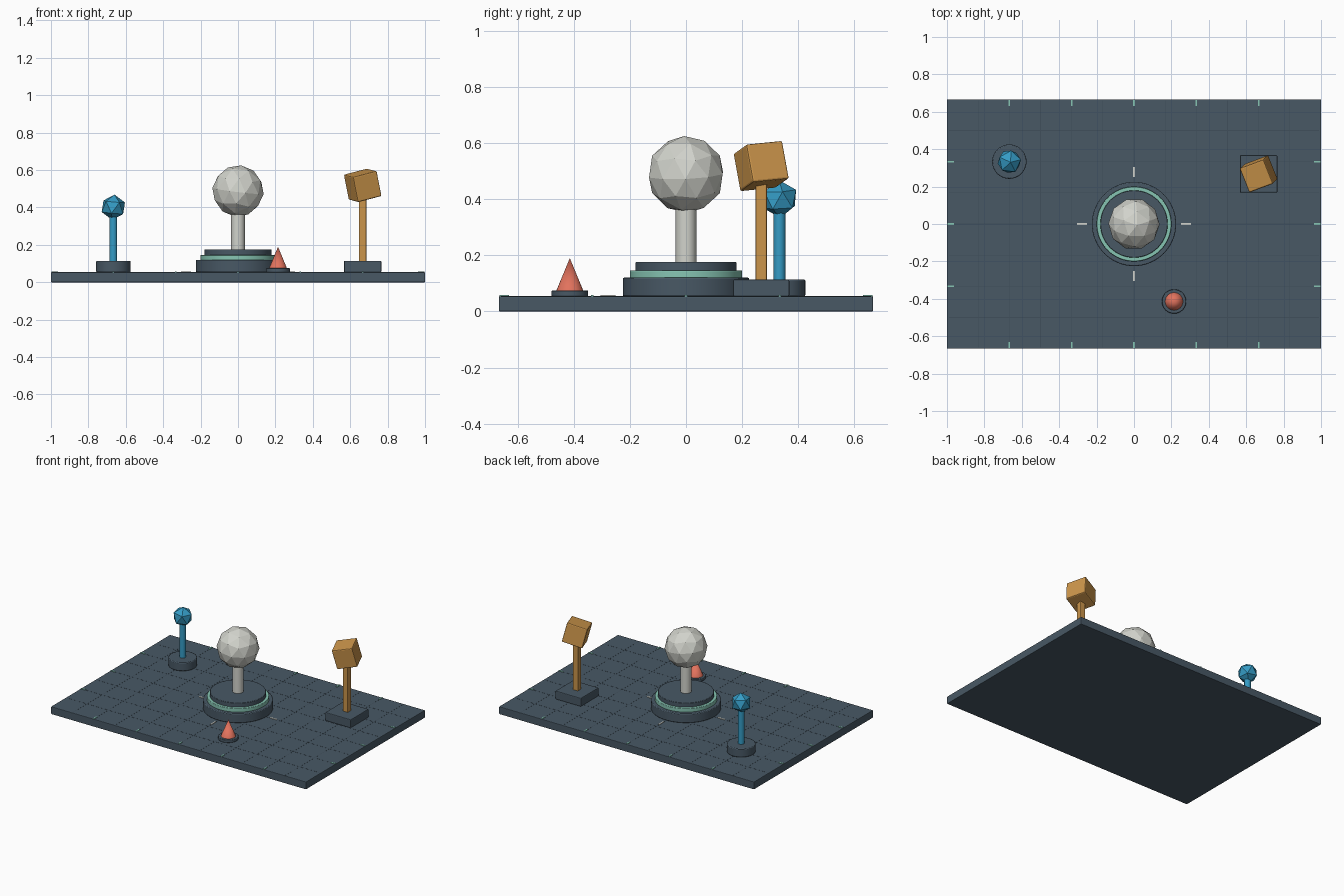
import bpy
import math
from mathutils import Matrix, Vector

old = bpy.data.objects.get("Cube")
if old:
    bpy.data.objects.remove(old, do_unlink=True)


def material(name, rgb):
    m = bpy.data.materials.new(name)
    m.use_nodes = True
    m.diffuse_color = (*rgb, 1)
    bsdf = next(n for n in m.node_tree.nodes if n.type == 'BSDF_PRINCIPLED')
    bsdf.inputs["Base Color"].default_value = (*rgb, 1)
    bsdf.inputs["Roughness"].default_value = 0.7
    return m


slate = material("slate", (0.065, 0.098, 0.13))
seam = material("dark seam", (0.05, 0.078, 0.105))
mint = material("mint", (0.24, 0.56, 0.45))
pale = material("pale grey", (0.64, 0.65, 0.6))
blue = material("blue", (0.035, 0.33, 0.56))
orange = material("orange", (0.6, 0.3, 0.07))
coral = material("coral", (0.76, 0.17, 0.11))


def finish(name, mat, bevel=0, smooth=False):
    ob = bpy.context.object
    ob.name = name
    ob.data.materials.append(mat)
    if smooth:
        bpy.ops.object.shade_smooth_by_angle(angle=math.radians(35))
    if bevel:
        mod = ob.modifiers.new("soft edge", 'BEVEL')
        mod.width = bevel
        mod.segments = 2
        mod.limit_method = 'ANGLE'
    return ob


def box(name, mat, x, y, z0, z1, sx, sy, bevel=0):
    bpy.ops.mesh.primitive_cube_add(size=1, location=(x, y, (z0 + z1) / 2))
    ob = bpy.context.object
    ob.data.transform(Matrix.Diagonal((sx, sy, z1 - z0, 1)))
    return finish(name, mat, bevel)


def disc(name, mat, x, y, z0, z1, r, sides=48, bevel=0, top=None):
    bpy.ops.mesh.primitive_cone_add(
        vertices=sides, radius1=r, radius2=r if top is None else top,
        depth=z1 - z0, location=(x, y, (z0 + z1) / 2))
    return finish(name, mat, bevel, smooth=True)


def ball(name, mat, x, y, z, r, detail, turn):
    bpy.ops.mesh.primitive_ico_sphere_add(
        subdivisions=detail, radius=r, location=(x, y, z), rotation=turn)
    return finish(name, mat)


# Floor slab with fine grid seams
FLOOR = 0.054
HALF = 2 / 3
box("floor_slab", slate, 0, 0, 0, FLOOR, 2, 2 * HALF, 0.004)
for i in range(-5, 6):
    box("grid_seam_long", seam, i / 6, 0, FLOOR - 0.002, FLOOR + 0.0006, 0.003, 1.32)
for i in range(-3, 4):
    box("grid_seam_cross", seam, 0, i / 6, FLOOR - 0.002, FLOOR + 0.0006, 1.98, 0.003)

# Edge ticks and centre marks
for s in (-1, 1):
    for i in range(-2, 3):
        box("edge_tick", mint, i / 3, s * 0.647, FLOOR - 0.002, 0.058, 0.009, 0.034)
    for i in range(-1, 2):
        box("side_tick", mint, s * 0.98, i / 3, FLOOR - 0.002, 0.058, 0.034, 0.009)
    box("centre_mark", pale, s * 0.278, 0, FLOOR - 0.002, 0.058, 0.053, 0.009)
    box("centre_mark", pale, 0, s * 0.278, FLOOR - 0.002, 0.058, 0.009, 0.053)

# Central pedestal and faceted globe
disc("pedestal_base", slate, 0, 0, FLOOR, 0.12, 0.225, 64, 0.005)
disc("pedestal_ring", mint, 0, 0, 0.118, 0.146, 0.2, 64, 0.003)
disc("pedestal_top", slate, 0, 0, 0.14, 0.176, 0.18, 64, 0.003)
disc("globe_column", pale, 0, 0, 0.17, 0.4, 0.037, 24)
ball("globe", pale, 0, 0, 0.488, 0.138, 2, (0.08, 0.1, 0.3))

# Blue gem marker
bx, by = -2 / 3, 1 / 3
disc("gem_base", slate, bx, by, FLOOR, 0.114, 0.092, 40, 0.005)
disc("gem_post", blue, bx, by, 0.11, 0.38, 0.021, 16)
ball("gem", blue, bx, by, 0.401, 0.068, 1, (0.06, 0.08, 0.2))

# Orange marker with a tilted cube
ox, oy = 2 / 3, 0.268
box("cube_base", slate, ox, oy, FLOOR, 0.114, 0.2, 0.2, 0.005)
box("cube_post", orange, ox, oy, 0.11, 0.49, 0.04, 0.04, 0.004)
cube = box("tilted_cube", orange, ox, oy, 0.518 - 0.07, 0.518 + 0.07, 0.14, 0.14, 0.007)
up = Vector((-0.19, -0.175, 0.97)).normalized()
side = Vector((0.93, 0.37, 0))
side = (side - up * side.dot(up)).normalized()
axes = Matrix((side, up.cross(side), up)).transposed()
cube.rotation_euler = axes.to_euler()

# Coral cone marker
disc("cone_base", slate, 0.214, -0.414, FLOOR, 0.075, 0.065, 32, 0.003)
disc("cone", coral, 0.214, -0.414, 0.074, 0.19, 0.048, 24, top=0)
